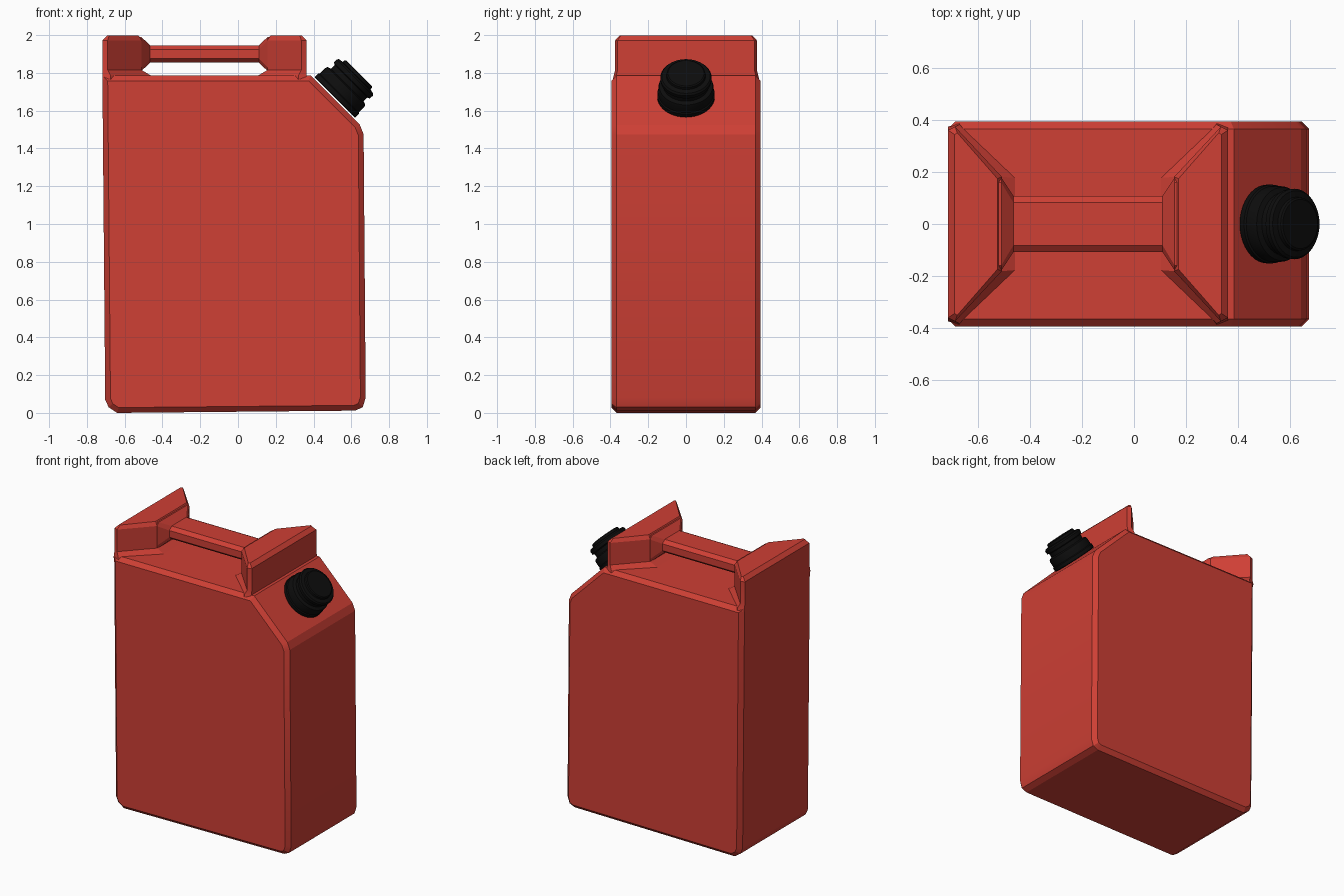
import bpy, bmesh, math
from mathutils import Vector

if "Cube" in bpy.data.objects:
    bpy.data.objects.remove(bpy.data.objects["Cube"])


def material(name, rgb):
    m = bpy.data.materials.new(name)
    m.diffuse_color = (*rgb, 1)
    m.use_nodes = True
    m.node_tree.nodes["Principled BSDF"].inputs["Base Color"].default_value = m.diffuse_color
    return m


RED = material("red plastic", (0.62, 0.05, 0.035))
BLACK = material("black plastic", (0.004, 0.004, 0.004))


def finish(bm, name, mat, angle=20):
    bmesh.ops.recalc_face_normals(bm, faces=bm.faces)
    me = bpy.data.meshes.new(name)
    bm.to_mesh(me)
    bm.free()
    me.materials.append(mat)
    ob = bpy.data.objects.new(name, me)
    bpy.context.collection.objects.link(ob)
    bpy.ops.object.select_all(action='DESELECT')
    ob.select_set(True)
    bpy.context.view_layer.objects.active = ob
    bpy.ops.object.shade_smooth_by_angle(angle=math.radians(angle))
    return ob


def loft(rings):
    """Skin a stack of rings with equal point counts and cap both ends."""
    bm = bmesh.new()
    vs = [[bm.verts.new(p) for p in r] for r in rings]
    n = len(vs[0])
    for a, b in zip(vs, vs[1:]):
        for i in range(n):
            j = (i + 1) % n
            bm.faces.new((a[i], a[j], b[j], b[i]))
    bm.faces.new(vs[0])
    bm.faces.new(vs[-1])
    return bm


# Body: side profile pulled through the width, rims chamfered
profile = [(-0.64, 0), (0.62, 0.012), (0.66, 0.03), (0.676, 0.08), (0.665, 1.475),
           (0.645, 1.525), (0.385, 1.785), (-0.718, 1.785), (-0.703, 0.07), (-0.685, 0.03)]
HALF = 0.395
bm = loft([[(x, y, z) for x, z in profile] for y in (-HALF, HALF)])
rims = [e for e in bm.edges if abs(e.verts[0].co.y - e.verts[1].co.y) < 1e-5]
bmesh.ops.bevel(bm, geom=rims, offset=0.028, segments=1, affect='EDGES')
finish(bm, "can_body", RED)

# Handle posts: wedge-shaped towers, the right one mirrored from the left
MID = -0.1775


def post_ring(z, outer, outer_y, tip, tip_y, inner, inner_y):
    half = [(outer, outer_y), (tip, tip_y), (inner, inner_y)]
    return [(x, -y, z) for x, y in half] + [(x, y, z) for x, y in reversed(half)]


post = [post_ring(1.765, -0.718, 0.375, -0.675, 0.388, -0.455, 0.18),
        post_ring(1.785, -0.718, 0.37, -0.675, 0.383, -0.46, 0.178),
        post_ring(1.815, -0.718, 0.362, -0.690, 0.375, -0.51, 0.182),
        post_ring(1.972, -0.718, 0.362, -0.690, 0.375, -0.51, 0.182),
        post_ring(1.998, -0.692, 0.345, -0.682, 0.352, -0.527, 0.175)]
finish(loft(post), "left_handle_post", RED)
finish(loft([[(2 * MID - x, y, z) for x, y, z in r] for r in post]),
       "right_handle_post", RED)


# Handle: chamfered bar with flared ends running into the posts
def bar_ring(x, hy, hz, cy, cz):
    q = [(hy, hz - cz), (hy - cy, hz)]
    pts = q + [(-y, z) for y, z in reversed(q)]
    pts += [(-y, -z) for y, z in pts]
    return [(x, y, 1.9 + z) for y, z in pts]


ends = [(-0.56, 0.18, 0.09, 0.02, 0.02), (-0.512, 0.18, 0.09, 0.02, 0.02),
        (-0.465, 0.108, 0.046, 0.026, 0.022)]
rings = [bar_ring(*e) for e in ends]
rings += [bar_ring(2 * MID - e[0], *e[1:]) for e in reversed(ends)]
finish(loft(rings), "handle_bar", RED)

# Cap: turned profile (height, radius) on an axis square to the sloped shoulder
cap = [(0, 0.147), (0.005, 0.152), (0.028, 0.152), (0.034, 0.146), (0.075, 0.146),
       (0.087, 0.142), (0.095, 0.122), (0.122, 0.122), (0.128, 0.134),
       (0.150, 0.136), (0.160, 0.128), (0.164, 0.104), (0.178, 0.102), (0.183, 0.095)]
N = 40
axis = Vector((1, 0, 1)).normalized()
u, v = Vector((0, 1, 0)), Vector((-1, 0, 1)).normalized()
base = Vector((0.512, 0, 1.669))
rings = [[base + axis * h + (u * math.cos(2 * math.pi * i / N)
                             + v * math.sin(2 * math.pi * i / N)) * r
          for i in range(N)] for h, r in cap]
finish(loft(rings), "screw_cap", BLACK, 30)
